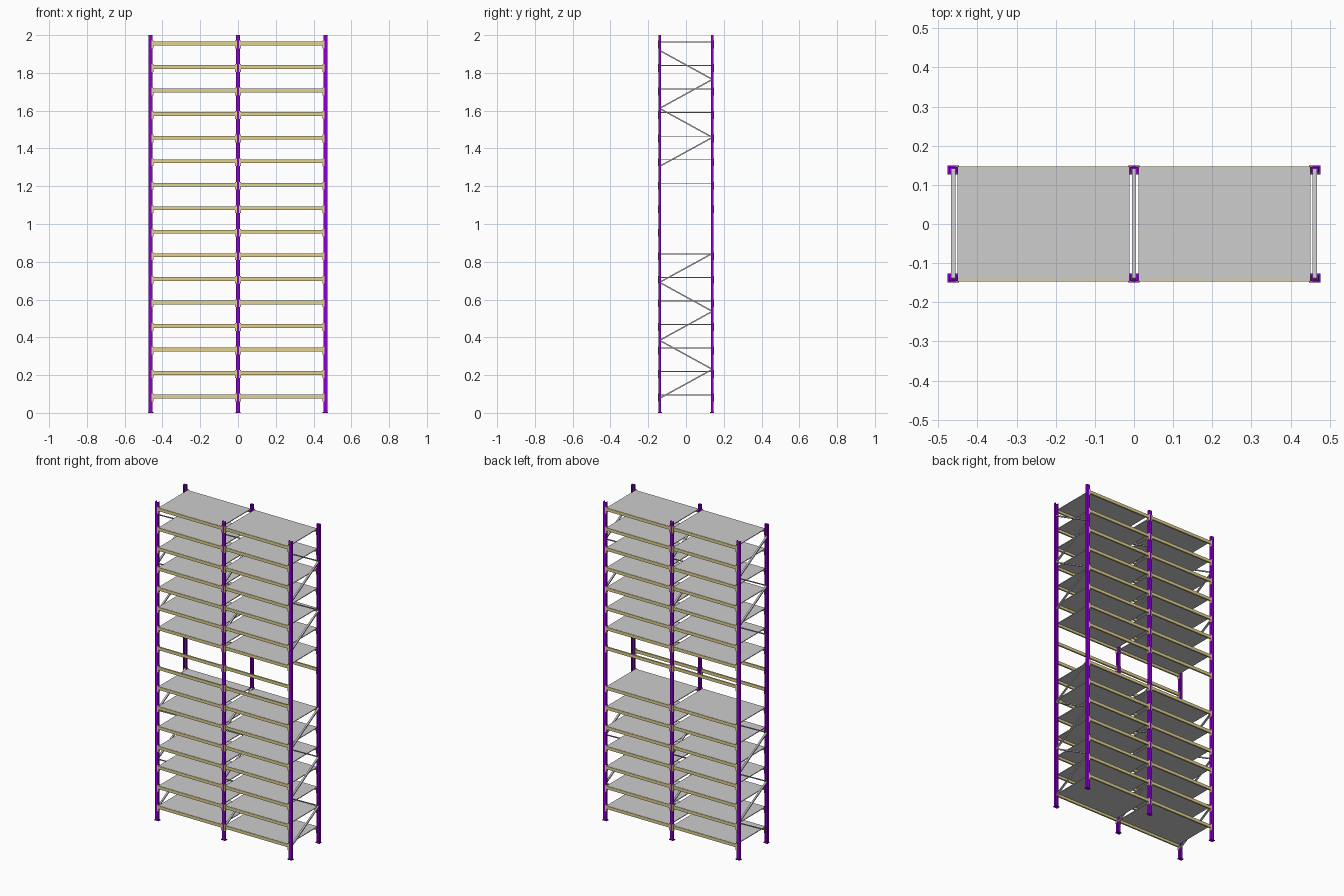
import bpy, bmesh, math
from mathutils import Vector, Matrix

if "Cube" in bpy.data.objects:
    bpy.data.objects.remove(bpy.data.objects["Cube"])


def material(name, rgb):
    m = bpy.data.materials.new(name)
    m.diffuse_color = (*rgb, 1)
    m.use_nodes = True
    m.node_tree.nodes["Principled BSDF"].inputs["Base Color"].default_value = m.diffuse_color
    return m


PURPLE = material("purple paint", (0.26, 0.0, 0.65))
TAN = material("tan paint", (0.76, 0.64, 0.27))
GREY = material("shelf grey", (0.61, 0.61, 0.61))
STEEL = material("brace steel", (0.52, 0.52, 0.54))


def finish(name, bm, mat):
    bmesh.ops.recalc_face_normals(bm, faces=bm.faces)
    me = bpy.data.meshes.new(name)
    bm.to_mesh(me)
    bm.free()
    me.materials.append(mat)
    ob = bpy.data.objects.new(name, me)
    bpy.context.collection.objects.link(ob)
    return ob


def add_box(bm, x0, x1, y0, y1, z0, z1):
    c = Vector(((x0 + x1) / 2, (y0 + y1) / 2, (z0 + z1) / 2))
    s = (abs(x1 - x0), abs(y1 - y0), abs(z1 - z0), 1)
    bmesh.ops.create_cube(bm, size=1, matrix=Matrix.Translation(c) @ Matrix.Diagonal(s))


LEVELS = [0.086 + 0.1246 * i for i in range(16)]
POSTS = (-0.462, 0.0, 0.462)
BAYS = ((-0.452, -0.011), (0.011, 0.452))
OPEN = (7, 8)                       # levels without shelves


def has_beam(i, side):              # the lower open level has no back beam
    return not (i == 7 and side > 0)


# Posts: channel section open towards the inside, on small foot plates
for x in POSTS:
    for side, label in ((-1, "front"), (1, "back")):
        bm = bmesh.new()
        w, t, outer, inner = 0.0105, 0.002, 0.146, 0.132
        profile = [(-w, outer), (w, outer), (w, inner), (w - t, inner),
                   (w - t, outer - t), (t - w, outer - t), (t - w, inner), (-w, inner)]
        base = bm.faces.new([bm.verts.new((x + px, side * py, 0)) for px, py in profile])
        top = bmesh.ops.extrude_face_region(bm, geom=[base], use_keep_orig=True)
        bmesh.ops.translate(bm, vec=(0, 0, 2),
                            verts=[v for v in top["geom"] if isinstance(v, bmesh.types.BMVert)])
        finish(label + "_post", bm, PURPLE)
        bm = bmesh.new()
        add_box(bm, x - 0.0145, x + 0.0145, side * 0.127, side * 0.149, 0, 0.004)
        finish(label + "_foot_plate", bm, PURPLE)

# Beams with a connector plate at each end
for side, label in ((-1, "front"), (1, "back")):
    for i, z in enumerate(LEVELS):
        if not has_beam(i, side):
            continue
        bm = bmesh.new()
        for x0, x1 in BAYS:
            add_box(bm, x0, x1, side * 0.137, side * 0.147, z - 0.0095, z + 0.0095)
            for xe, d in ((x0, 1), (x1, -1)):
                add_box(bm, xe - d * 0.006, xe + d * 0.004, side * 0.146, side * 0.148,
                        z - 0.025, z + 0.016)
                add_box(bm, xe, xe + d * 0.002, side * 0.132, side * 0.148,
                        z - 0.025, z + 0.016)
        finish(label + "_beam", bm, TAN)

# Shelf panels resting between the beams
for i, z in enumerate(LEVELS):
    if i in OPEN:
        continue
    bm = bmesh.new()
    for x0, x1 in BAYS:
        add_box(bm, x0 + 0.001, x1 - 0.001, -0.144, 0.144, z + 0.006, z + 0.0105)
    finish("shelf_panel", bm, GREY)


# Zigzag braces in each end frame and the middle frame
def zigzag(name, z0, count):
    step = 0.1535
    for x in POSTS:
        bm = bmesh.new()
        for k in range(count):
            s = -1 if k % 2 == 0 else 1
            a = Vector((x, s * 0.14, z0 + k * step))
            b = Vector((x, -s * 0.14, z0 + (k + 1) * step))
            d = b - a
            rot = Matrix.Rotation(math.atan2(d.z, d.y), 4, 'X')
            bmesh.ops.create_cube(bm, size=1, matrix=Matrix.Translation((a + b) / 2) @ rot
                                  @ Matrix.Diagonal((0.011, d.length, 0.007, 1)))
        finish(name, bm, STEEL)


zigzag("lower_brace", 0.077, 5)
zigzag("upper_brace", 1.305, 4)
